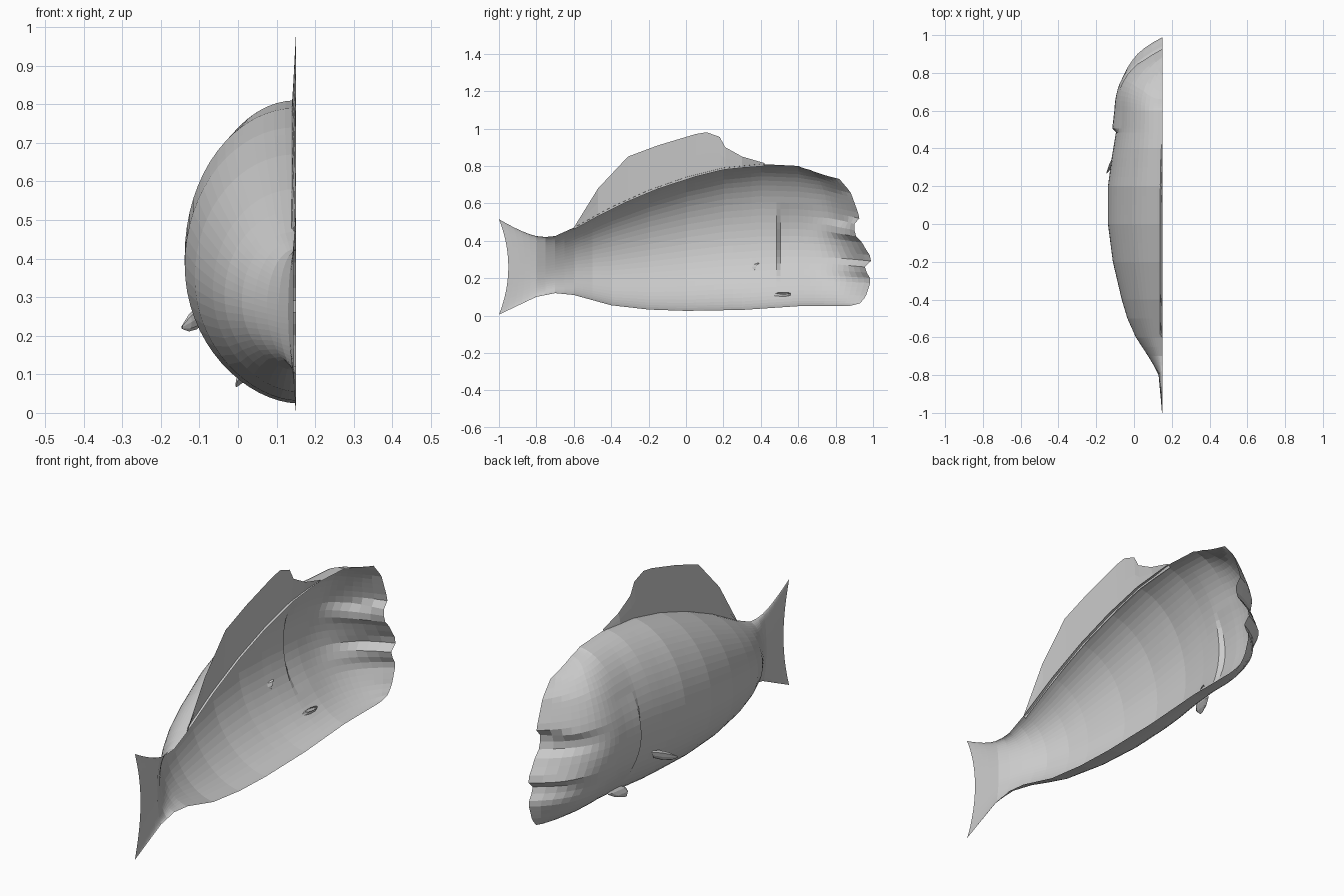
import bpy, math
from mathutils import Vector

if "Cube" in bpy.data.objects:
    bpy.data.objects.remove(bpy.data.objects["Cube"])

CUT = 0.15   # x of the open, flat side of the half fish
N = 32       # segments around each half ring

grey = bpy.data.materials.new("plain grey")
grey.diffuse_color = (0.6, 0.6, 0.6, 1)
grey.use_nodes = True
grey.node_tree.nodes["Principled BSDF"].inputs["Base Color"].default_value = grey.diffuse_color


def interp(table, t):
    """Linear lookup in a list of (key, value) pairs."""
    if t <= table[0][0]:
        return table[0][1]
    for (a, va), (b, vb) in zip(table, table[1:]):
        if t <= b:
            return va + (vb - va) * (t - a) / (b - a)
    return table[-1][1]


def make(name, verts, faces):
    me = bpy.data.meshes.new(name)
    me.from_pydata(verts, [], faces)
    me.materials.append(grey)
    ob = bpy.data.objects.new(name, me)
    bpy.context.collection.objects.link(ob)
    return ob


def skin(name, rings):
    """Join rows of equal length with quads."""
    n = len(rings[0])
    faces = [(i * n + j, i * n + j + 1, (i + 1) * n + j + 1, (i + 1) * n + j)
             for i in range(len(rings) - 1) for j in range(n - 1)]
    return make(name, [p for r in rings for p in r], faces)


def half_ring(bottom, top, width, y_of):
    """Half ellipse bulging to -x; y_of(z) places each point along the body."""
    pts = []
    for j in range(N + 1):
        a = math.pi * j / N
        z = (bottom + top) / 2 - (top - bottom) / 2 * math.cos(a)
        s = math.sin(a) ** (1.15 if a < math.pi / 2 else 1.0)
        y = y_of(z)
        # raised gill cover with a sharp rear edge
        lift = 0.0
        if 0.5 < y < 0.8 and 0.18 < z < 0.6:
            lift = 0.022 * math.sin((z - 0.18) / 0.42 * math.pi) * (0.8 - y) / 0.3
        pts.append((CUT - width * s - lift, y, z))
    return pts


# body and head: outline tables along y
TOP = [(-.8, .425), (-.75, .42), (-.7, .425), (-.6, .47), (-.4, .58), (-.2, .67),
       (0, .74), (.2, .79), (.4, .81), (.6, .80)]
BOTTOM = [(-.8, .10), (-.7, .12), (-.6, .11), (-.4, .055), (-.2, .032), (0, .025),
          (.3, .03), (.6, .05)]
WIDTH = [(-.8, .02), (-.75, .045), (-.7, .075), (-.6, .14), (-.5, .185), (-.4, .215),
         (-.2, .262), (0, .288), (.2, .288), (.35, .268), (.49, .245), (.6, .24)]
# face seen from the side: (z, y) for chin, lips, nose, brow and forehead
FACE = [(.05, .87), (.065, .93), (.10, .96), (.19, .99), (.24, .96), (.265, .955),
        (.30, 1.0), (.34, .97), (.41, .93), (.43, .90), (.49, .90), (.505, .93),
        (.55, .92), (.66, .88), (.73, .82), (.78, .72), (.80, .66)]

stations = [-.8 + .05 * i for i in range(26)] + [.485, .505, .55]
rings = [half_ring(interp(BOTTOM, y), interp(TOP, y), interp(WIDTH, y), lambda z, y=y: y)
         for y in stations]
for i in range(13):
    u = i / 12
    rings.append(half_ring(.05, interp([(0, .80), (.5, .78), (1, .73)], u),
                           .24 * (1 - u ** 3),
                           lambda z: .6 + (interp(FACE, z) - .6) * u))
skin("body", rings)

# tail fin: thin fan with a concave trailing edge
tail = []
for i in range(6):
    t = i / 5
    lo, hi = .10 - .095 * t, .425 + .09 * t ** 1.3

    def tail_y(z):
        k = abs((z - lo) / (hi - lo) - .5) * 2
        return -.8 - t * (.15 + .05 * k * k)
    tail.append(half_ring(lo, hi, .02 - .014 * t, tail_y))
skin("tail_fin", tail)

# dorsal fin: thin sheet rising from the back
FIN = [(-.6, .47), (-.47, .68), (-.31, .85), (-.15, .91), (.05, .97), (.11, .98),
       (.18, .955), (.21, .90), (.3, .85), (.42, .815)]
dorsal = []
for y, z in FIN:
    base = interp(TOP, y) - .01
    dorsal.append([(CUT - .012 * (1 - k), y, base + (z - base) * k) for k in (0, .5, 1)])
skin("dorsal_fin", dorsal)


def small_fin(name, root, tip, span, thick):
    """Flattened leaf-shaped fin from root to tip."""
    root, tip, span = Vector(root), Vector(tip), Vector(span)
    side = (tip - root).cross(span).normalized() * thick
    rows = []
    for t, s in ((0, .7), (.35, 1), (.7, .75), (1, .15)):
        c = root.lerp(tip, t)
        rows.append([c + span * s * math.cos(a) + side * s * math.sin(a)
                     for a in (2 * math.pi * k / 8 for k in range(9))])
    return skin(name, rows)


small_fin("pectoral_fin", (-.085, .38, .26), (-.145, .27, .222), (0, .015, .03), .012)
small_fin("pelvic_fin", (.03, .52, .12), (-.005, .47, .068), (.008, .055, 0), .013)
